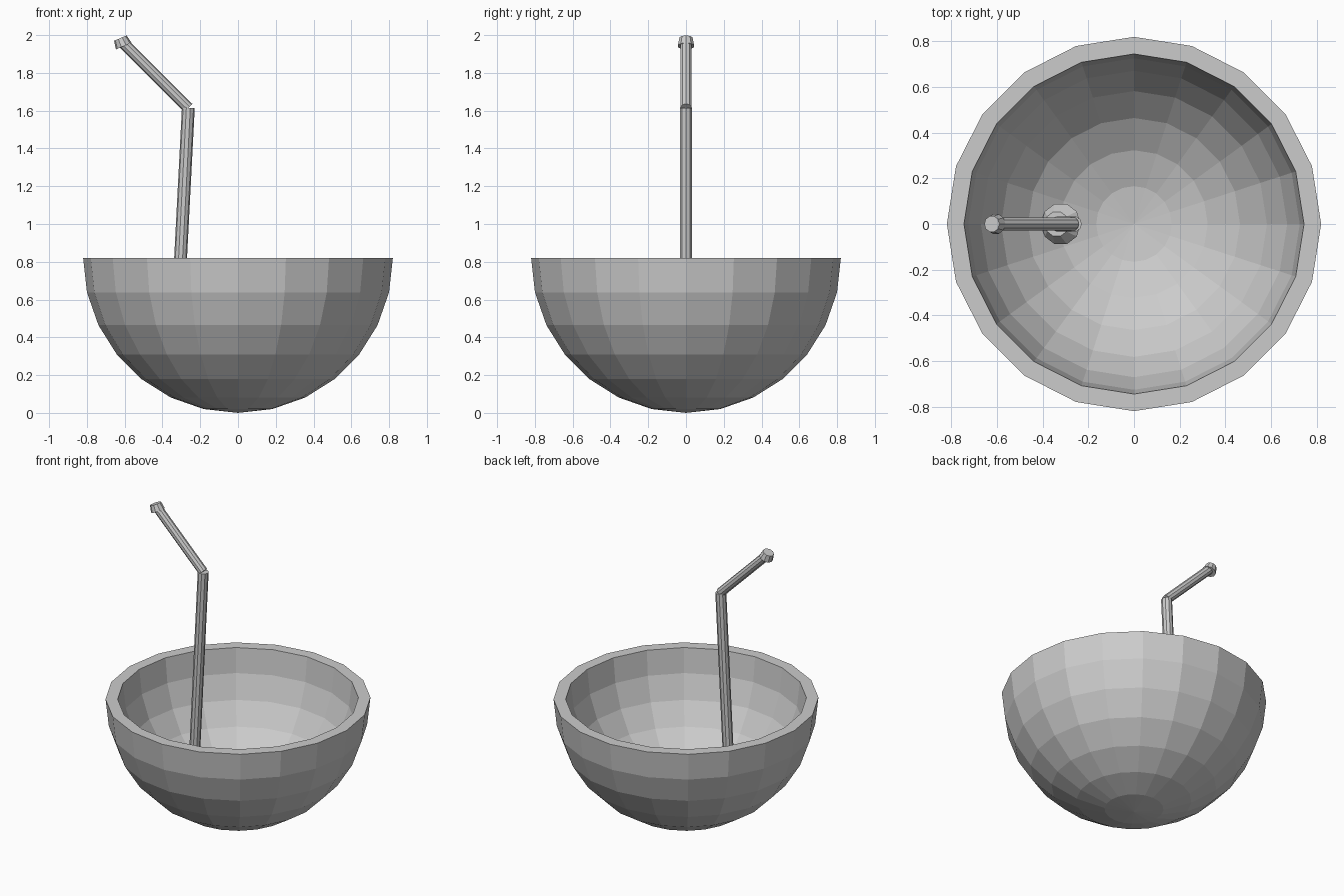
import bpy, bmesh
from math import sin, cos, pi
from mathutils import Vector, Matrix

cube = bpy.data.objects.get("Cube")
if cube:
    bpy.data.objects.remove(cube, do_unlink=True)

# One plain grey for everything
grey = bpy.data.materials.new("grey")
grey.use_nodes = True
color = (0.6, 0.6, 0.6, 1)
grey.diffuse_color = color
grey.node_tree.nodes["Principled BSDF"].inputs["Base Color"].default_value = color


def add_object(name, bm):
    bmesh.ops.recalc_face_normals(bm, faces=bm.faces)
    mesh = bpy.data.meshes.new(name)
    bm.to_mesh(mesh)
    bm.free()
    mesh.materials.append(grey)
    obj = bpy.data.objects.new(name, mesh)
    bpy.context.collection.objects.link(obj)
    return obj


def rod(name, start, end, r_start, r_end, sides=10):
    """Straight or tapered solid rod between two points."""
    start, end = Vector(start), Vector(end)
    axis = end - start
    turn = axis.to_track_quat('Z', 'Y').to_matrix().to_4x4()
    bm = bmesh.new()
    bmesh.ops.create_cone(bm, cap_ends=True, segments=sides, radius1=r_start,
                          radius2=r_end, depth=axis.length,
                          matrix=Matrix.Translation((start + end) / 2) @ turn)
    return add_object(name, bm)


# Bowl: outer quarter arc, flat rim, inner quarter arc, spun around z
OUTER, INNER, RINGS, SIDES = 0.82, 0.745, 7, 20


def arc(radius):
    angles = [i * pi / 2 / RINGS for i in range(RINGS + 1)]
    return [(radius * sin(a), 0, OUTER - radius * cos(a)) for a in angles]


bm = bmesh.new()
profile = [bm.verts.new(p) for p in arc(OUTER) + arc(INNER)[::-1]]
edges = [bm.edges.new(pair) for pair in zip(profile, profile[1:])]
bmesh.ops.spin(bm, geom=profile + edges, cent=(0, 0, 0), axis=(0, 0, 1),
               angle=2 * pi, steps=SIDES, use_merge=True)
bmesh.ops.remove_doubles(bm, verts=bm.verts, dist=0.0005)
add_object("bowl", bm)

# Bent straw with a tapered tip and a tapered foot inside the bowl
bend = (-0.263, 0, 1.615)
rod("straw_lower", (-0.338, 0, 0.16), bend, 0.034, 0.034)
rod("straw_upper", bend, (-0.61, 0, 1.96), 0.03, 0.03)
rod("straw_tip", (-0.605, 0, 1.942), (-0.623, 0, 1.984), 0.045, 0.036)
rod("straw_foot", (-0.321, 0, 0.25), (-0.338, 0, 0.295), 0.093, 0.056)
